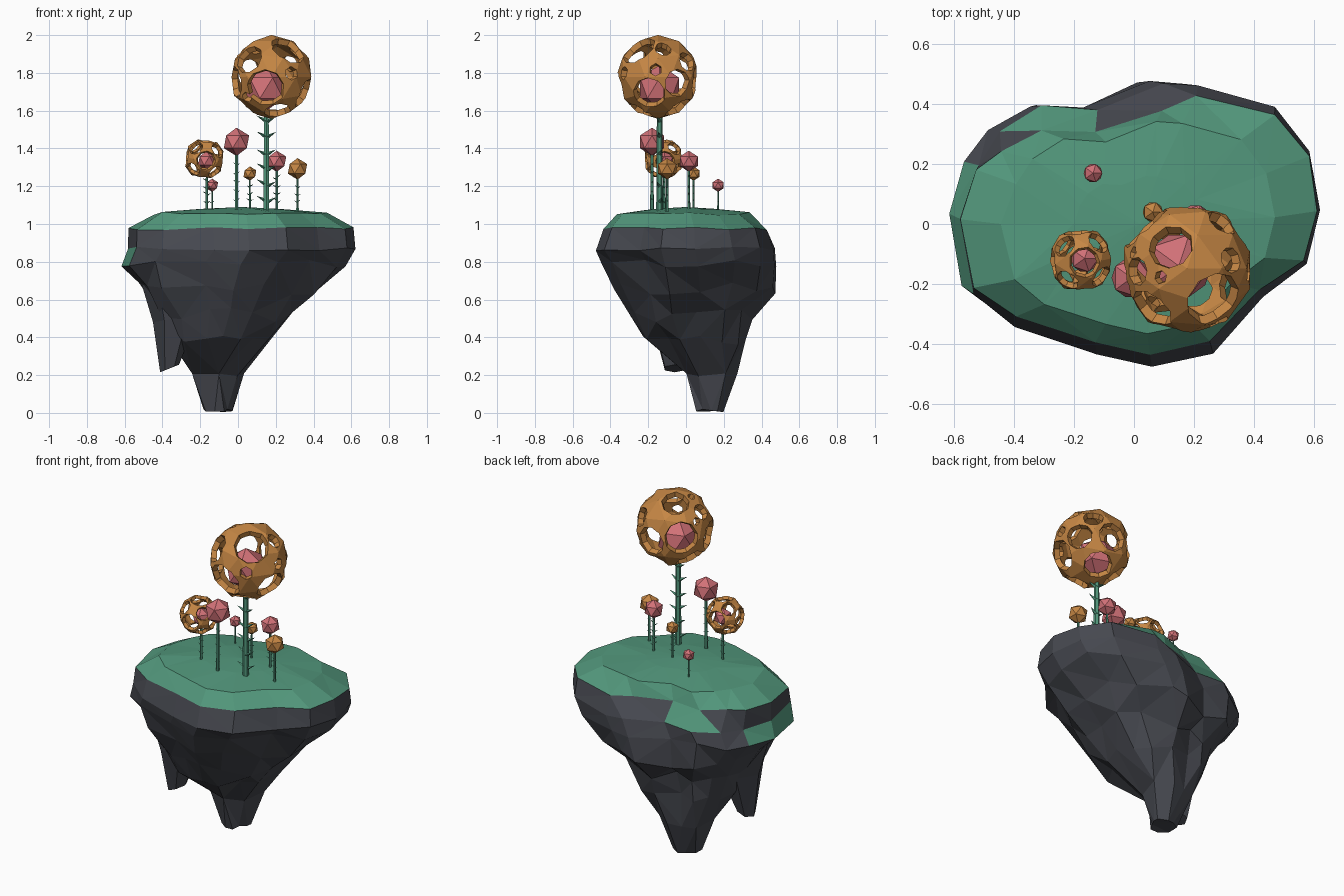
import bpy, bmesh, math, random
from mathutils import Vector, Matrix, Euler

if "Cube" in bpy.data.objects:
    bpy.data.objects.remove(bpy.data.objects["Cube"])

random.seed(7)

def material(name, rgb):
    m = bpy.data.materials.new(name)
    m.diffuse_color = (*rgb, 1)
    m.use_nodes = True
    m.node_tree.nodes["Principled BSDF"].inputs["Base Color"].default_value = m.diffuse_color
    return m

GREEN = material("grass green", (0.085, 0.31, 0.2))
ROCK = material("slate rock", (0.062, 0.066, 0.08))
GOLD = material("amber", (0.56, 0.24, 0.058))
PINK = material("rose", (0.64, 0.165, 0.185))

def make_object(name, bm, *mats):
    me = bpy.data.meshes.new(name)
    bm.to_mesh(me)
    bm.free()
    ob = bpy.data.objects.new(name, me)
    bpy.context.collection.objects.link(ob)
    for m in mats:
        me.materials.append(m)
    return ob

def loft(bm, rings):
    """Skin a stack of equal-length point rings, top to bottom."""
    vs = [[bm.verts.new(p) for p in r] for r in rings]
    n = len(vs[0])
    for a, b in zip(vs, vs[1:]):
        for i in range(n):
            bm.faces.new((a[i], a[(i + 1) % n], b[(i + 1) % n], b[i]))
    bm.faces.new(vs[-1])
    return vs

# Island: one plan outline, refitted to the extents of each level
OUTLINE = [(-.62, .02), (-.56, .2), (-.48, .31), (-.34, .4), (-.15, .39), (.08, .475),
           (.2, .47), (.47, .4), (.59, .25), (.62, .05), (.57, -.13), (.42, -.24),
           (.25, -.43), (.04, -.475), (-.15, -.43), (-.43, -.34), (-.57, -.23)]
LEVELS = [(1.08, -.2, .22, -.17, .16, 0), (1.055, -.44, .47, -.37, .34, .01),
          (.975, -.58, .61, -.435, .43, .01), (.87, -.578, .62, -.475, .47, .012),
          (.79, -.62, .57, -.44, .47, .02), (.65, -.54, .43, -.39, .455, .04),
          (.52, -.42, .3, -.32, .36, .04), (.39, -.36, .17, -.23, .32, .03),
          (.2, -.26, .04, .0, .275, .01), (.012, -.18, -.03, .05, .2, .008)]
rings = []
for level, (z, x0, x1, y0, y1, j) in enumerate(LEVELS):
    ring = []
    for px, py in OUTLINE:
        u, v = (px / .62 + 1) / 2, (py / .475 + 1) / 2
        k = random.uniform(-j, j)
        p = Vector((x0 + (x1 - x0) * u - k * px, y0 + (y1 - y0) * v - k * py,
                    z + random.uniform(-j, j)))
        if level == 2 and -.5 < px < .1 and py > .3:    # grass edge set back behind the ledge
            p.y *= .87
        ring.append(p)
    rings.append(ring)
bm = bmesh.new()
vs = loft(bm, rings)
peak = bm.verts.new((0.02, 0, 1.09))
for i in range(len(OUTLINE)):
    bm.faces.new((peak, vs[0][(i + 1) % len(OUTLINE)], vs[0][i]))
# coarser facets towards the tip
bmesh.ops.remove_doubles(bm, verts=[v for v in bm.verts if .1 < v.co.z < .57], dist=.08)
bmesh.ops.remove_doubles(bm, verts=[v for v in bm.verts if v.co.z < .1], dist=.03)
bmesh.ops.triangulate(bm, faces=bm.faces[:])
bmesh.ops.recalc_face_normals(bm, faces=bm.faces[:])
for f in bm.faces:
    c = f.calc_center_median()
    low = min(v.co.z for v in f.verts)
    ledge = c.z > .86 and -.45 < c.x < -.1 and c.y > .3
    left_lip = .79 < c.z < .87 and c.x < -.54
    f.material_index = 0 if low > .95 or ledge or left_lip else 1
make_object("island", bm, GREEN, ROCK)

# Second hanging spur on the left
bm = bmesh.new()
spur = []
for z, cx, cy, rx, ry in [(.7, -.34, -.05, .17, .2), (.5, -.33, -.05, .12, .15),
                          (.235, -.362, -.06, .05, .06)]:
    spur.append([(cx + rx * math.cos(a), cy + ry * math.sin(a), z + .02 * math.cos(a))
                 for a in [math.tau * i / 6 for i in range(6)]])
top = loft(bm, spur)[0]
bm.faces.new(top)
bmesh.ops.triangulate(bm, faces=bm.faces[:])
bmesh.ops.recalc_face_normals(bm, faces=bm.faces[:])
make_object("rock_spur", bm, ROCK)

# Cages: hollow faceted ball pierced by round holes (direction, half angle in degrees)
BIG_HOLES = [(-.16, -.94, -.3, 28), (-.58, -.67, .46, 22), (.45, -.52, .73, 27),
             (-.27, .36, .89, 21), (-.42, -.14, .9, 6), (-.8, -.05, .6, 13), (-.85, .25, .45, 6),
             (.87, -.23, -.43, 24), (.98, -.06, .18, 9), (.85, .5, -.15, 20), (.7, .13, .7, 12),
             (.56, .73, .39, 15), (.5, -.85, .09, 10), (.1, .99, -.1, 23), (-.7, .7, .08, 26),
             (-.94, -.28, -.13, 23), (.22, .52, -.82, 22), (.15, -.45, -.88, 19),
             (-.65, .2, -.73, 24), (-.6, -.6, -.5, 8)]
SIGNS = (-1, 1)
SMALL_HOLES = ([(s, 0, 0, 29) for s in SIGNS] + [(0, s, 0, 29) for s in SIGNS]
               + [(0, 0, s, 29) for s in SIGNS]
               + [(a, b, c, 22) for a in SIGNS for b in SIGNS for c in SIGNS])

def cage(name, centre, radius, rot, holes, inner_r):
    bm = bmesh.new()
    bmesh.ops.create_icosphere(bm, subdivisions=2, radius=1)
    inner = bmesh.ops.create_icosphere(bm, subdivisions=2, radius=inner_r)["verts"]
    bmesh.ops.reverse_faces(bm, faces=list({f for v in inner for f in v.link_faces}))
    ob = make_object(name, bm, GOLD)
    bm = bmesh.new()
    for x, y, z, deg in holes:
        t = math.tan(math.radians(deg))
        q = Vector((x, y, z)).to_track_quat('Z', 'Y').to_matrix().to_4x4()
        bmesh.ops.create_cone(bm, cap_ends=True, segments=9 if deg > 10 else 6,
                              radius1=.6 * t, radius2=1.2 * t, depth=.6,
                              matrix=q @ Matrix.Translation((0, 0, .9)))
    cutter = make_object("hole_cutter", bm, GOLD)
    cutter.hide_render = True
    mod = ob.modifiers.new("holes", 'BOOLEAN')
    mod.operation, mod.solver, mod.object = 'DIFFERENCE', 'EXACT', cutter
    mod.use_self = True
    bpy.context.view_layer.objects.active = ob
    bpy.ops.object.modifier_apply(modifier="holes")
    bpy.data.objects.remove(cutter)
    ob.data.transform(Matrix.Translation(centre) @ Euler(rot).to_matrix().to_4x4()
                      @ Matrix.Scale(radius, 4))

cage("large_cage", (.177, -.148, 1.779), .222, (0, 0, 0), BIG_HOLES, .85)
cage("small_cage", (-.178, -.12, 1.345), .11, (.1, .12, .1), SMALL_HOLES, .82)

# Plants: stem with leaf pairs and a faceted bud
def plant(name, x, y, z, r, mat, stem_r, leaf, step):
    bm = bmesh.new()
    bmesh.ops.create_cone(bm, cap_ends=True, segments=6, radius1=stem_r, radius2=stem_r * .75,
                          depth=z - 1.04, matrix=Matrix.Translation((x, y, (z + 1.04) / 2)))
    h = 1.12
    while h < z - r - .02:
        for side in (0, math.pi):
            m = (Matrix.Translation((x, y, h + random.uniform(-.01, .01)))
                 @ Matrix.Rotation(side + random.uniform(-.3, .3), 4, 'Z')
                 @ Matrix.Rotation(math.radians(62), 4, 'Y')
                 @ Matrix.Translation((0, 0, leaf / 2)) @ Matrix.Diagonal((.8, 1, 1, 1)))
            bmesh.ops.create_cone(bm, cap_ends=True, segments=4, radius1=leaf * .25,
                                  radius2=0, depth=leaf, matrix=m)
        h += step
    make_object(name + "_stem", bm, GREEN)
    bm = bmesh.new()
    bmesh.ops.create_icosphere(bm, subdivisions=1, radius=r,
                               matrix=Matrix.Translation((x, y, z)))
    make_object(name + "_bud", bm, mat)

for args in [("large_caged", .15, -.14, 1.72, .122, PINK, .018, .06, .085),
             ("small_caged", -.165, -.115, 1.335, .052, PINK, .008, .025, .035),
             ("tall_rose", -.008, -.18, 1.435, .075, PINK, .01, .022, .05),
             ("back_rose", .205, .015, 1.332, .056, PINK, .008, .026, .04),
             ("tiny_rose", -.137, .17, 1.205, .035, PINK, .005, .015, .03),
             ("right_amber", .315, -.1, 1.292, .057, GOLD, .008, .02, .04),
             ("small_amber", .063, .04, 1.267, .038, GOLD, .006, .022, .035)]:
    plant(*args)
